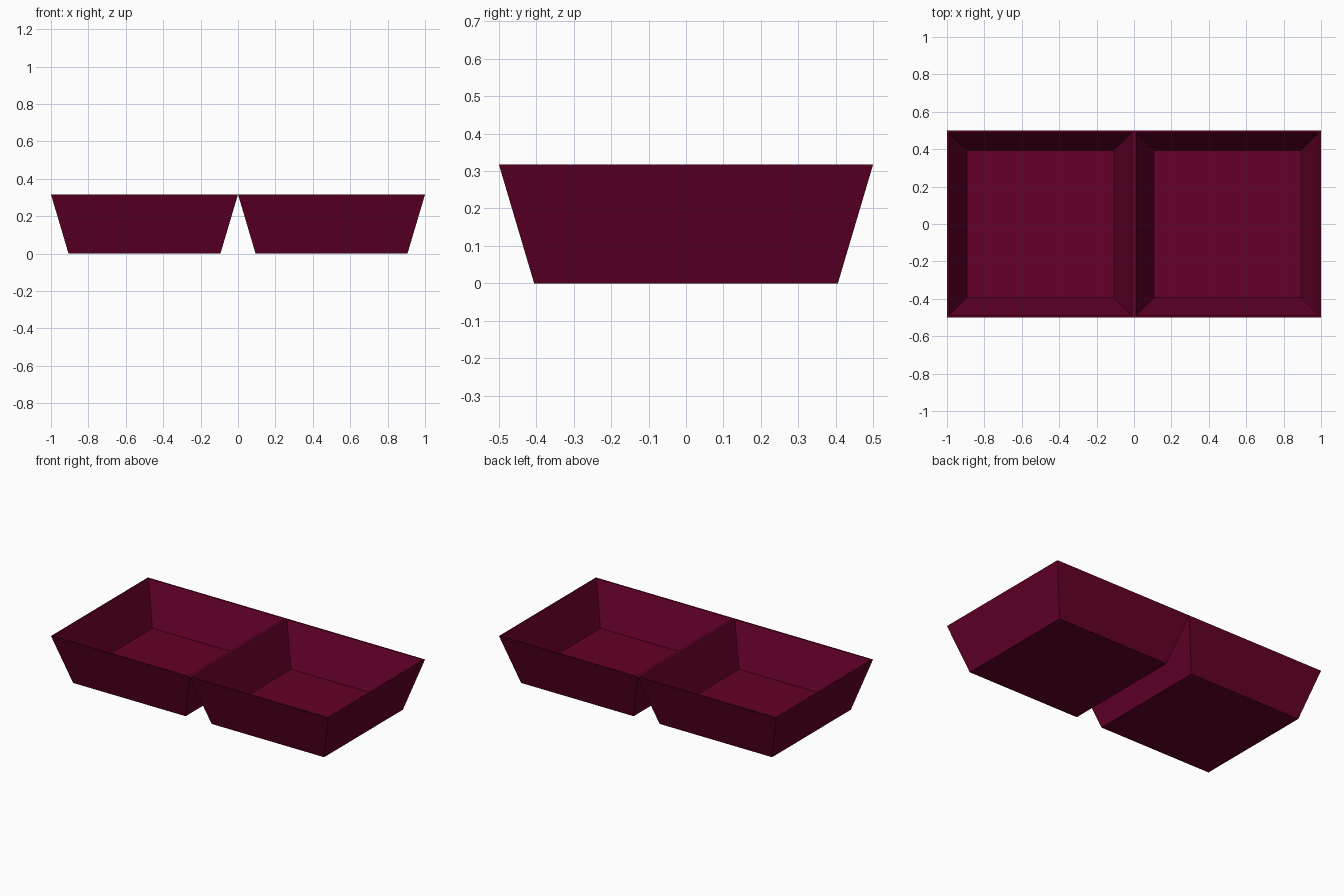
import bpy, bmesh

if "Cube" in bpy.data.objects:
    bpy.data.objects.remove(bpy.data.objects["Cube"])

HEIGHT, TOP, BOTTOM = 0.317, 0.5, 0.406   # height and outer half-widths
RIM = 0.01                                # rim thickness
FLOOR, FLOOR_HALF = 0.055, 0.393          # inside floor height and half-width

mat = bpy.data.materials.new("wine_red")
mat.diffuse_color = (0.125, 0.0, 0.021, 1)
mat.use_nodes = True
mat.node_tree.nodes["Principled BSDF"].inputs["Base Color"].default_value = mat.diffuse_color


def square(bm, half, z):
    return [bm.verts.new((sx * half, sy * half, z))
            for sx, sy in ((-1, -1), (1, -1), (1, 1), (-1, 1))]


def tray(name, x):
    # Square rings: outer base, outer rim, inner rim, inner floor
    bm = bmesh.new()
    rings = [square(bm, h, z) for h, z in ((BOTTOM, 0), (TOP, HEIGHT),
                                           (TOP - RIM, HEIGHT), (FLOOR_HALF, FLOOR))]
    for a, b in zip(rings, rings[1:]):
        for i in range(4):
            j = (i + 1) % 4
            bm.faces.new((a[i], a[j], b[j], b[i]))
    # Underside and inside floor
    bm.faces.new(rings[0][::-1])
    bm.faces.new(rings[-1])
    bmesh.ops.recalc_face_normals(bm, faces=bm.faces)
    mesh = bpy.data.meshes.new(name)
    bm.to_mesh(mesh)
    bm.free()
    mesh.materials.append(mat)
    obj = bpy.data.objects.new(name, mesh)
    obj.location.x = x
    bpy.context.collection.objects.link(obj)


# Two tapered trays touching at the rim
tray("left_tray", -0.5)
tray("right_tray", 0.5)
